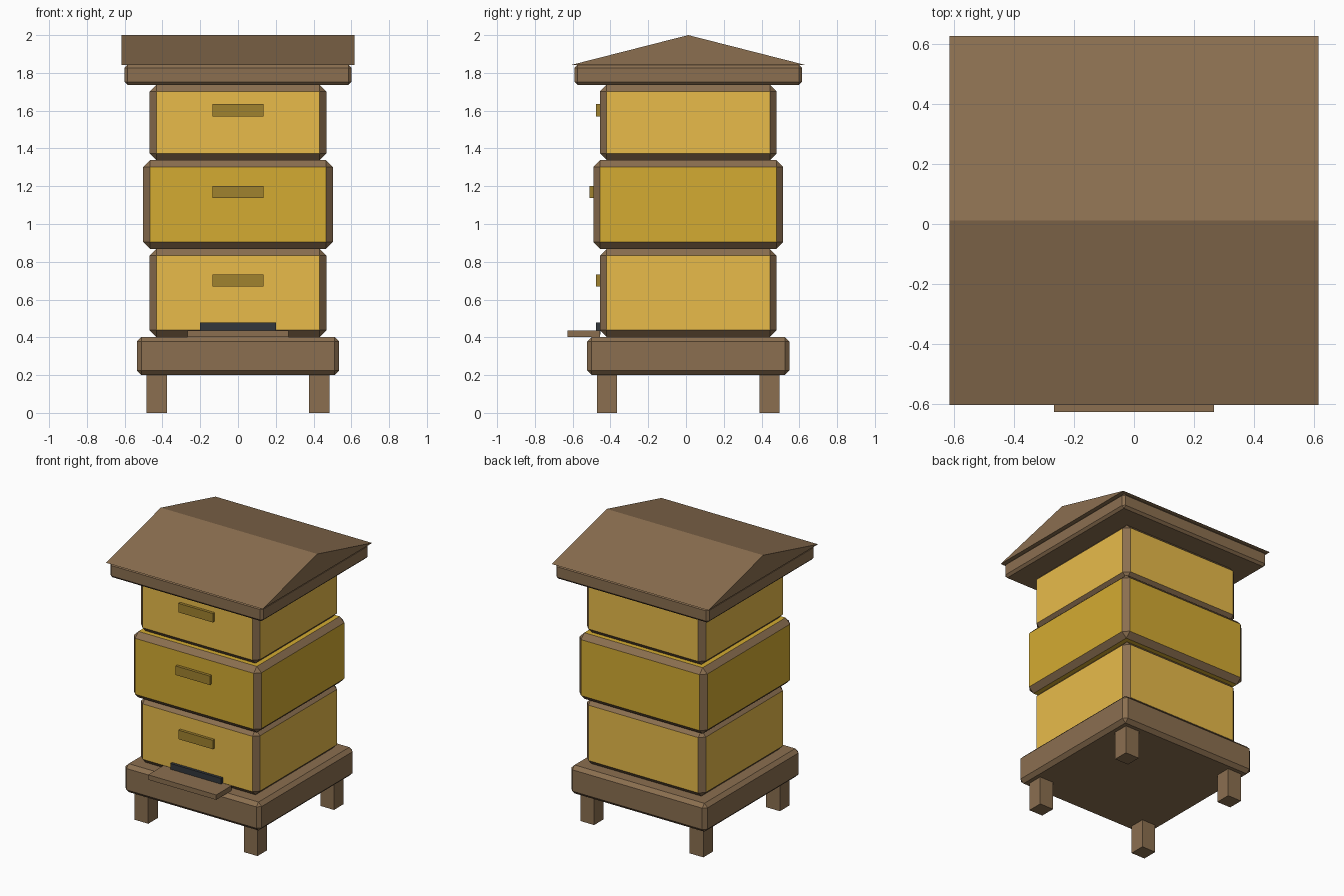
import bpy, bmesh

if "Cube" in bpy.data.objects:
    bpy.data.objects.remove(bpy.data.objects["Cube"])

CY = 0.012  # hive centre in y (the landing board sticks out in front)


def material(name, r, g, b):
    m = bpy.data.materials.new(name)
    lin = [((c / 255 + 0.055) / 1.055) ** 2.4 for c in (r, g, b)]
    m.diffuse_color = (*lin, 1)
    m.use_nodes = True
    m.node_tree.nodes["Principled BSDF"].inputs["Base Color"].default_value = m.diffuse_color
    return m


WOOD = material("wood", 139, 111, 80)
HONEY = material("honey", 232, 187, 74)
AMBER = material("amber", 212, 171, 50)
HANDLE = material("handle_wood", 160, 130, 47)
DARK = material("dark_opening", 50, 55, 60)


def finish(name, bm, *mats):
    bmesh.ops.recalc_face_normals(bm, faces=bm.faces)
    me = bpy.data.meshes.new(name)
    bm.to_mesh(me)
    bm.free()
    for m in mats:
        me.materials.append(m)
    ob = bpy.data.objects.new(name, me)
    bpy.context.collection.objects.link(ob)
    return ob


def box(name, x, y, z, mat, bevel=0, trim=None):
    """Box from (min, max) ranges; bevelled faces may take a trim material."""
    bm = bmesh.new()
    bmesh.ops.create_cube(bm, size=1)
    for v in bm.verts:
        v.co = [r[0] if c < 0 else r[1] for c, r in zip(v.co, (x, y, z))]
    if bevel:
        bmesh.ops.bevel(bm, geom=bm.edges[:], offset=bevel, segments=1,
                        affect='EDGES', material=1 if trim else -1)
    return finish(name, bm, *([mat, trim] if trim else [mat]))


def square(name, half, z, mat, bevel, trim=None):
    return box(name, (-half, half), (CY - half, CY + half), z, mat, bevel, trim)


# Legs and stand
for sx, side in ((-1, "left"), (1, "right")):
    for sy, end in ((-1, "front"), (1, "back")):
        x, y = sx * 0.43, CY + sy * 0.43
        box(f"{end}_{side}_leg", (x - 0.054, x + 0.054),
            (y - 0.054, y + 0.054), (0, 0.21), WOOD)
square("stand", 0.536, (0.2, 0.402), WOOD, 0.025)

# Stacked hive boxes with wooden trim edges, each with a front handle
for name, half, z, mat, hz in (
        ("lower", 0.468, (0.402, 0.868), HONEY, 0.70),
        ("middle", 0.502, (0.868, 1.338), AMBER, 1.17),
        ("upper", 0.468, (1.338, 1.737), HONEY, 1.602)):
    square(f"{name}_box", half, z, mat, 0.036, WOOD)
    front = CY - half
    box(f"{name}_handle", (-0.135, 0.135), (front - 0.02, front + 0.015),
        (hz - 0.032, hz + 0.032), HANDLE)

# Entrance slot and landing board
box("entrance", (-0.2, 0.2), (-0.476, -0.452), (0.415, 0.478), DARK)
box("landing_board", (-0.268, 0.268), (-0.628, -0.455), (0.402, 0.437), WOOD)

# Lid slab and gabled roof
square("lid", 0.602, (1.737, 1.843), WOOD, 0.016)
bm = bmesh.new()
ends = [[bm.verts.new((x, CY + y, z)) for y, z in
         ((-0.616, 1.843), (0.616, 1.843), (0, 2.0))] for x in (-0.616, 0.616)]
for tri in ends:
    bm.faces.new(tri)
for i in range(3):
    j = (i + 1) % 3
    bm.faces.new((ends[0][i], ends[0][j], ends[1][j], ends[1][i]))
finish("roof", bm, WOOD)
